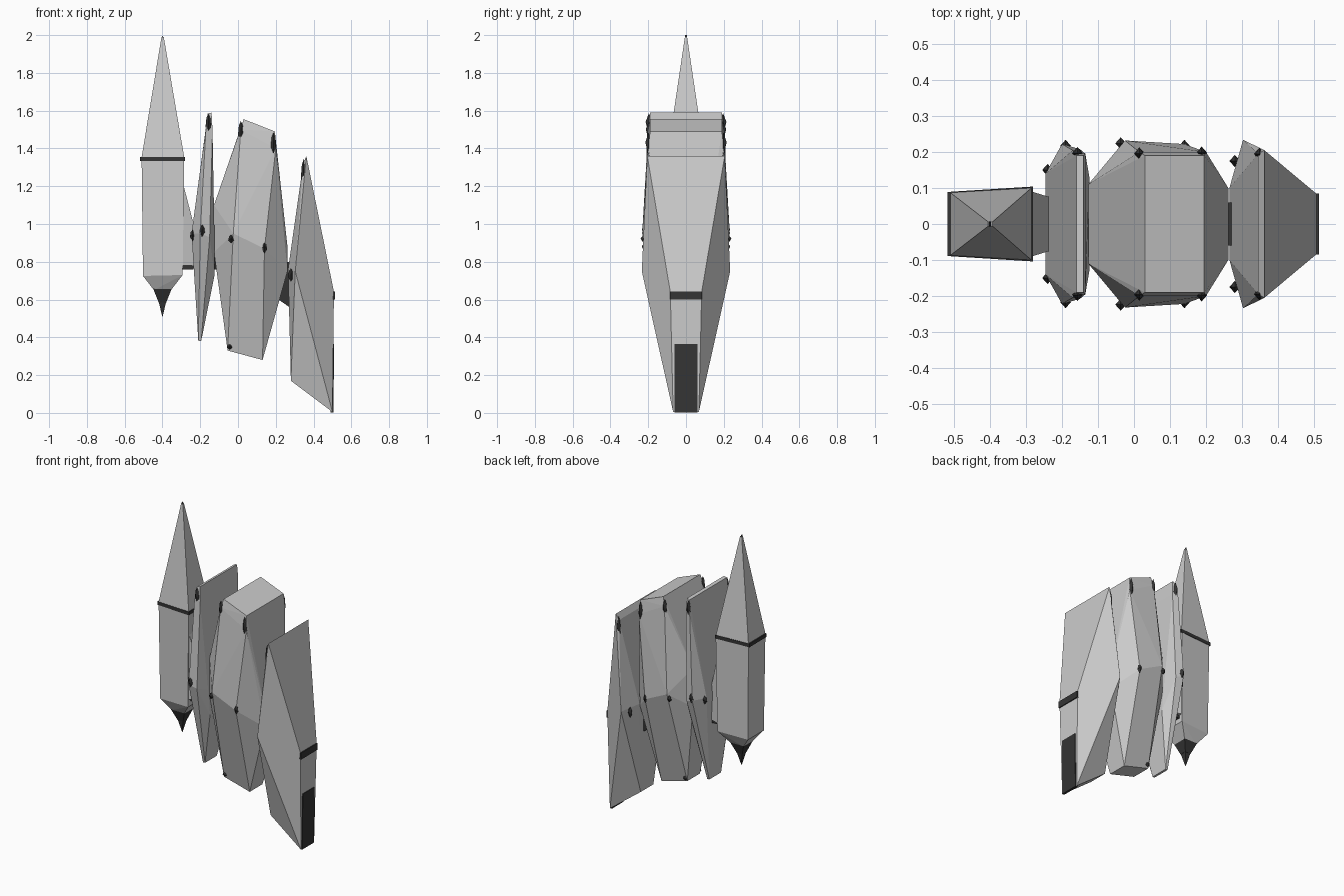
import bpy, bmesh
from mathutils import Vector

dark = bpy.data.materials.new("dark_trim")
dark.diffuse_color = (0.035, 0.035, 0.035, 1)


def hull(name, pts, mat=None):
    """Convex faceted solid from (x, half depth, z) points mirrored across y."""
    bm = bmesh.new()
    for x, y, z in pts:
        bm.verts.new((x, y, z))
        if y > 0:
            bm.verts.new((x, -y, z))
    res = bmesh.ops.convex_hull(bm, input=bm.verts[:])
    loose = [v for v in bm.verts if not v.link_faces]
    bmesh.ops.delete(bm, geom=loose, context='VERTS')
    bmesh.ops.dissolve_limit(bm, angle_limit=0.02, verts=bm.verts[:], edges=bm.edges[:])
    bmesh.ops.recalc_face_normals(bm, faces=bm.faces[:])
    me = bpy.data.meshes.new(name)
    bm.to_mesh(me)
    bm.free()
    ob = bpy.data.objects.new(name, me)
    bpy.context.collection.objects.link(ob)
    if mat:
        me.materials.append(mat)
    return ob


def block(name, x0, x1, y, z0, z1, mat=None):
    return hull(name, [(x, y, z) for x in (x0, x1) for z in (z0, z1)], mat)


# Spike column: tapered body, dark seam, tall spire, dark pointed foot
hull("spike_body", [(-0.51, 0.087, 1.335), (-0.285, 0.102, 1.335),
                    (-0.503, 0.082, 0.725), (-0.293, 0.096, 0.73),
                    (-0.445, 0.045, 0.65), (-0.355, 0.045, 0.65)])
hull("spike_seam", [(-0.518, 0.089, 1.333), (-0.281, 0.104, 1.333),
                    (-0.518, 0.089, 1.355), (-0.281, 0.104, 1.355)], dark)
hull("spire", [(-0.51, 0.087, 1.355), (-0.285, 0.1, 1.355),
               (-0.405, 0.006, 1.99), (-0.393, 0.006, 1.99)])
hull("spire_tip", [(-0.408, 0.007, 1.97), (-0.392, 0.007, 1.97), (-0.4, 0.006, 2.0)], dark)
hull("foot_cup", [(-0.45, 0.05, 0.66), (-0.35, 0.05, 0.66),
                  (-0.42, 0.022, 0.585), (-0.38, 0.022, 0.585)], dark)
hull("foot_point", [(-0.42, 0.022, 0.59), (-0.38, 0.022, 0.59), (-0.4, 0.003, 0.505)], dark)

# Thin inner plate
hull("inner_plate", [(-0.16, 0.19, 1.585), (-0.14, 0.19, 1.59), (-0.17, 0.205, 1.5),
                     (-0.135, 0.195, 1.5),
                     (-0.2, 0.222, 0.95), (-0.15, 0.208, 0.93),
                     (-0.246, 0.14, 0.95), (-0.124, 0.13, 0.9), (-0.124, 0.11, 0.73),
                     (-0.21, 0.06, 0.38), (-0.195, 0.06, 0.38)])

# Broad middle plate
hull("middle_plate", [(0.03, 0.19, 1.555), (0.195, 0.19, 1.49),
                      (0.015, 0.2, 1.5), (0.2, 0.2, 1.4),
                      (-0.025, 0.232, 0.95), (0.14, 0.222, 0.87),
                      (-0.127, 0.11, 1.1), (-0.127, 0.11, 0.85),
                      (0.262, 0.1, 0.88), (0.262, 0.1, 0.75),
                      (-0.055, 0.065, 0.33), (0.13, 0.065, 0.28)])

# Outer plate sloping down to the end
hull("outer_plate", [(0.345, 0.195, 1.32), (0.362, 0.205, 1.36),
                     (0.303, 0.234, 0.75), (0.265, 0.1, 0.76),
                     (0.508, 0.083, 0.64), (0.5, 0.068, 0.005),
                     (0.28, 0.065, 0.17)])
block("end_bar", 0.495, 0.514, 0.085, 0.6, 0.643, dark)
hull("end_panel", [(0.49, 0.06, 0.003), (0.505, 0.06, 0.003),
                   (0.49, 0.06, 0.365), (0.509, 0.06, 0.365)], dark)

# Connectors between the plates
hull("spike_joint", [(-0.3, 0.095, 1.25), (-0.3, 0.095, 0.78),
                     (-0.235, 0.075, 1.0), (-0.235, 0.075, 0.78)])
block("spike_joint_base", -0.3, -0.235, 0.07, 0.76, 0.79, dark)
block("inner_joint", -0.16, -0.1, 0.09, 0.76, 1.05, dark)
hull("outer_joint", [(0.2, 0.06, 0.8), (0.3, 0.06, 0.8),
                     (0.215, 0.05, 0.6), (0.3, 0.05, 0.54)], dark)

# Dark studs on the plate corners, front and back: x, y, z, half height
studs = [("inner_stud", -0.19, 0.217, 0.965, 0.035),
         ("inner_top_stud", -0.157, 0.197, 1.53, 0.055),
         ("inner_edge_stud", -0.24, 0.15, 0.94, 0.03),
         ("middle_stud", -0.037, 0.224, 0.92, 0.022),
         ("middle_side_stud", 0.14, 0.217, 0.875, 0.032),
         ("middle_top_stud", 0.015, 0.196, 1.49, 0.055),
         ("middle_corner_stud", 0.188, 0.198, 1.42, 0.065),
         ("middle_low_stud", -0.045, 0.072, 0.35, 0.016),
         ("outer_stud", 0.28, 0.175, 0.73, 0.035),
         ("outer_top_stud", 0.348, 0.195, 1.27, 0.075)]
for name, x, y, z, h in studs:
    for side, s in (("front", -1), ("back", 1)):
        ob = hull(f"{name}_{side}", [(-0.015, 0, -0.3 * h), (0.015, 0, -0.3 * h),
                                     (-0.01, 0, 0.6 * h), (0.01, 0, 0.6 * h),
                                     (0, 0.017, 0.2 * h), (0, 0, h), (0, 0, -h)], dark)
        ob.location = Vector((x, s * y, z))
